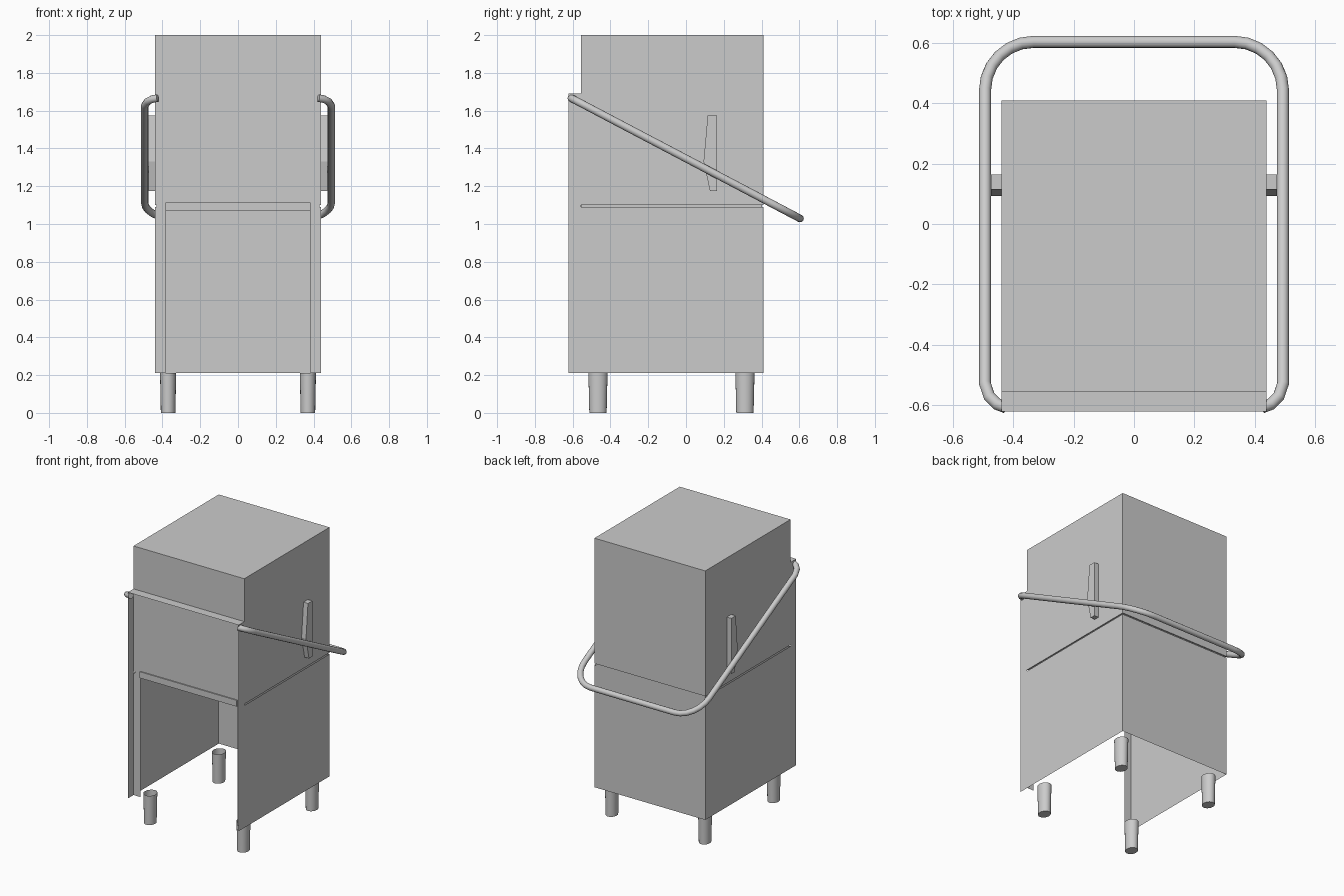
import bpy, bmesh, math
from mathutils import Vector

if "Cube" in bpy.data.objects:
    bpy.data.objects.remove(bpy.data.objects["Cube"])

W, Y0, Y1 = 0.44, -0.557, 0.41      # half width, front panel, back
YF = -0.622                         # front edge of side wings


def finish(name, bm, smooth=False):
    me = bpy.data.meshes.new(name)
    bmesh.ops.recalc_face_normals(bm, faces=bm.faces)
    bm.to_mesh(me)
    bm.free()
    ob = bpy.data.objects.new(name, me)
    bpy.context.collection.objects.link(ob)
    if smooth:
        bpy.context.view_layer.objects.active = ob
        ob.select_set(True)
        bpy.ops.object.shade_smooth_by_angle(angle=math.radians(40))
        ob.select_set(False)
    return ob


def box(name, lo, hi):
    bm = bmesh.new()
    bmesh.ops.create_cube(bm, size=1)
    for v in bm.verts:
        v.co = Vector([(a + b) / 2 + c * (b - a) for a, b, c in zip(lo, hi, v.co)])
    return finish(name, bm)


def sheet(name, pts, vec):
    """Open sheet: polyline swept along a vector."""
    bm = bmesh.new()
    a = [bm.verts.new(p) for p in pts]
    b = [bm.verts.new(Vector(p) + Vector(vec)) for p in pts]
    for i in range(len(pts) - 1):
        bm.faces.new((a[i], a[i + 1], b[i + 1], b[i]))
    return finish(name, bm)


# Hood, recessed seam and open-fronted lower cabinet
box("hood", (-W, Y0, 1.10), (W, Y1, 2.0))
box("seam_deck", (-W + 0.008, Y0 + 0.004, 1.07), (W - 0.008, Y1 - 0.008, 1.102))
plan = [(-0.385, Y0), (-W, Y0), (-W, Y1), (W, Y1), (W, Y0), (0.385, Y0)]
sheet("lower_cabinet", [(x, y, 0.212) for x, y in plan], (0, 0, 0.878))
box("opening_lip", (-0.385, Y0 - 0.008, 1.07), (0.385, Y0 + 0.01, 1.115))

# Front ledge and the side wings that carry it
sheet("front_wings_and_ledge",
      [(-W, YF, 0.212), (-W, YF, 1.692), (W, YF, 1.692), (W, YF, 0.212)],
      (0, Y0 - YF, 0))

# Side brackets
profile = [(0.115, 1.575), (0.165, 1.575), (0.165, 1.175), (0.127, 1.175), (0.093, 1.33)]
for side, s in (("left", -1), ("right", 1)):
    bm = bmesh.new()
    f = bm.faces.new([bm.verts.new((s * W, y, z)) for y, z in profile])
    ext = bmesh.ops.extrude_face_region(bm, geom=[f])
    for v in ext["geom"]:
        if isinstance(v, bmesh.types.BMVert):
            v.co.x = s * 0.475
    finish(side + "_bracket", bm)

# Tapered feet, open at the top
for xn, x in (("left", -0.37), ("right", 0.37)):
    for yn, y in (("front", -0.466), ("back", 0.312)):
        bm = bmesh.new()
        n, rings = 20, []
        for z, r in ((0, 0.9), (0.10, 0.94), (0.212, 1.0)):
            rings.append([bm.verts.new((x + 0.043 * r * math.cos(t), y + 0.051 * r * math.sin(t), z))
                          for t in (2 * math.pi * i / n for i in range(n))])
        for a, b in zip(rings, rings[1:]):
            for i in range(n):
                bm.faces.new((a[i], a[(i + 1) % n], b[(i + 1) % n], b[i]))
        bm.faces.new(rings[0][::-1])
        finish(f"{yn}_{xn}_foot", bm, True)

# Wrap-around lifting handle lying in a sloping plane
half = [(0.425, -0.608), (0.455, -0.597), (0.480, -0.572), (0.494, -0.53)]
R = 0.16
for i in range(7):
    t = math.radians(15 * i)
    half.append((0.494 - R + R * math.cos(t), 0.604 - R + R * math.sin(t)))
path = half + [(-x, y) for x, y in reversed(half)]
cu = bpy.data.curves.new("handle", "CURVE")
cu.dimensions = "3D"
cu.bevel_depth = 0.02
cu.bevel_resolution = 4
cu.use_fill_caps = True
sp = cu.splines.new("POLY")
sp.points.add(len(path) - 1)
for p, (x, y) in zip(sp.points, path):
    p.co = (x, y, 1.665 - (y + 0.605) * 0.526, 1)
sp.use_smooth = True
bpy.context.collection.objects.link(bpy.data.objects.new("lifting_handle", cu))
